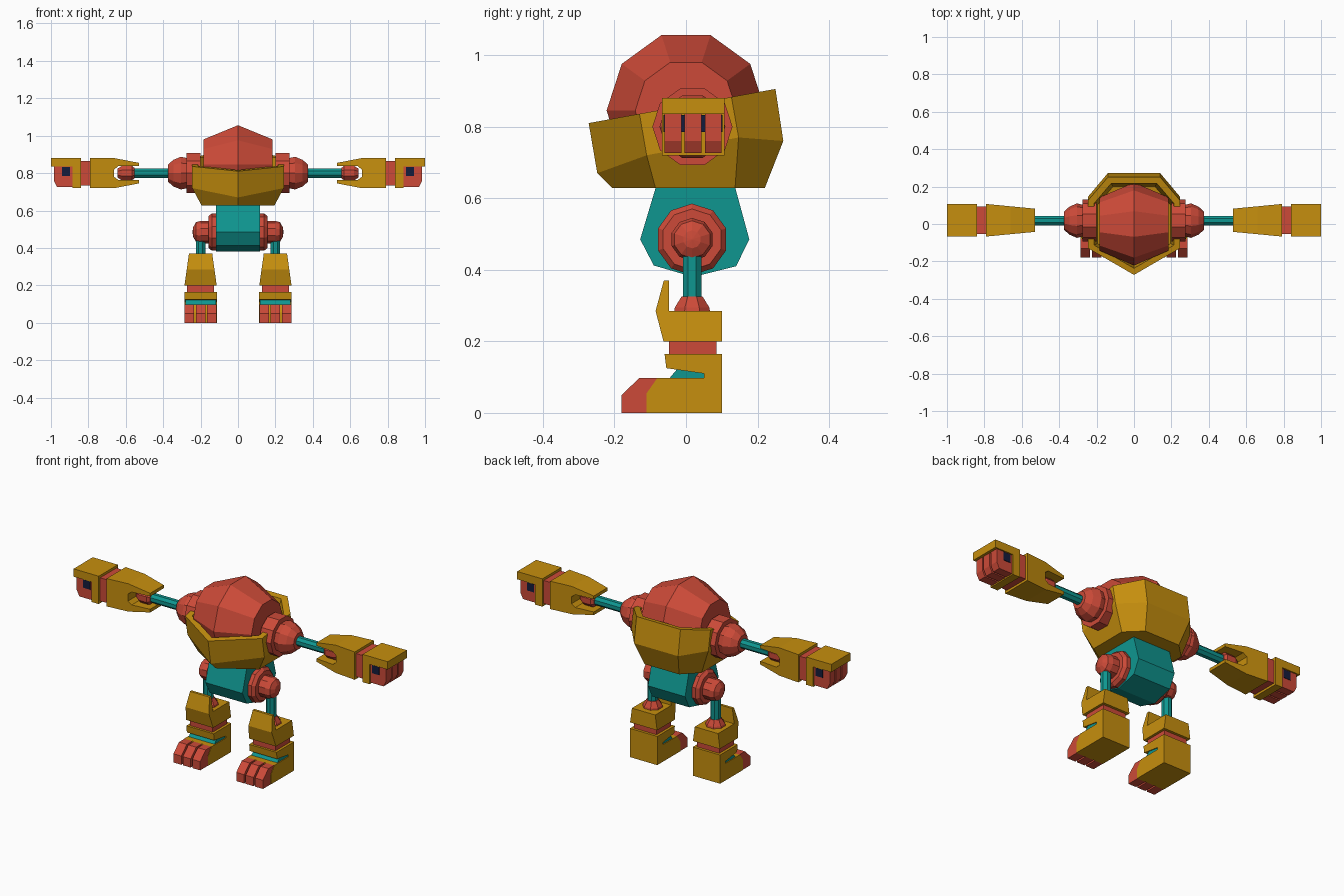
import bpy, bmesh, math

if "Cube" in bpy.data.objects:
    bpy.data.objects.remove(bpy.data.objects["Cube"])


def material(name, r, g, b):
    m = bpy.data.materials.new(name)
    lin = lambda c: ((c / 255 + 0.055) / 1.055) ** 2.4
    m.diffuse_color = (lin(r), lin(g), lin(b), 1)
    m.use_nodes = True
    m.node_tree.nodes["Principled BSDF"].inputs["Base Color"].default_value = m.diffuse_color
    return m


RED = material("brick_red", 204, 74, 56)
OCHRE = material("ochre", 198, 143, 14)
TEAL = material("teal", 15, 150, 144)
NAVY = material("dark_navy", 20, 28, 60)


def loft(name, rings, mat, mirror=False):
    """Skin equal-length rings of points and cap both ends."""
    bm = bmesh.new()
    loops = [[bm.verts.new(p) for p in ring] for ring in rings]
    for a, b in zip(loops, loops[1:]):
        for i in range(len(a)):
            j = (i + 1) % len(a)
            bm.faces.new((a[i], a[j], b[j], b[i]))
    bm.faces.new(loops[0][::-1])
    bm.faces.new(loops[-1])
    bmesh.ops.recalc_face_normals(bm, faces=bm.faces)
    mesh = bpy.data.meshes.new(name)
    bm.to_mesh(mesh)
    bm.free()
    mesh.materials.append(mat)
    ob = bpy.data.objects.new(name, mesh)
    bpy.context.collection.objects.link(ob)
    if mirror:
        ob.modifiers.new("mirror", 'MIRROR').use_mirror_merge = False
    return ob


def lathe_x(name, prof, y, z, n, mat, mirror=True, phase=0.0):
    """Turn (x, radius) steps around an axis along x."""
    rings = []
    for x, r in prof:
        angles = [math.tau * (i + phase) / n for i in range(n)]
        rings.append([(x, y + r * math.sin(a), z + r * math.cos(a)) for a in angles])
    return loft(name, rings, mat, mirror)


def lathe_z(name, prof, x, y, n, mat):
    """Turn (z, radius) steps around an upright axis."""
    rings = []
    for z, r in prof:
        angles = [math.tau * (i + 0.5) / n for i in range(n)]
        rings.append([(x + r * math.cos(a), y + r * math.sin(a), z) for a in angles])
    return loft(name, rings, mat, True)


def side_prism(name, prof, x, half, mat, mirror=True):
    """Extrude a (y, z) outline along x; half is a width or a function of z."""
    h = half if callable(half) else (lambda z: half)
    return loft(name, [[(x + s * h(z), y, z) for y, z in prof] for s in (-1, 1)], mat, mirror)


def front_prism(name, prof, y, half, mat):
    """Extrude an (x, z) outline along y; half is a width or a function of x."""
    h = half if callable(half) else (lambda x: half)
    return loft(name, [[(x, y + s * h(x), z) for x, z in prof] for s in (-1, 1)], mat, True)


def box(x0, x1, z0, z1):
    return [(x0, z0), (x1, z0), (x1, z1), (x0, z1)]


# Head: a faceted drum that swells in the middle
lathe_x("head", [(-0.185, 0.142), (0, 0.222), (0.185, 0.142)], 0, 0.845, 10, RED, False, 0.5)


# Torso: seven-sided bowl with a tilted rim
def seven(front, side_front, side_back, back):
    right = [side_front, side_back, back]
    return [front] + right + [(-x, y, z) for x, y, z in reversed(right)]


def rim_z(y):
    return 0.81 + (y + 0.272) * 0.183


def rim_ring(scale, drop):
    pts = [(0, -0.272), (0.245, -0.13), (0.245, 0.127), (0.14, 0.25)]
    return seven(*[(x * scale, y * scale, rim_z(y * scale) - drop) for x, y in pts])


loft("torso", [
    seven((0, -0.205, 0.628), (0.195, -0.085, 0.628), (0.195, 0.137, 0.628), (0.11, 0.22, 0.628)),
    seven((0, -0.248, 0.67), (0.245, -0.11, 0.72), (0.245, 0.147, 0.77), (0.14, 0.272, 0.76)),
    rim_ring(1, 0), rim_ring(0.87, 0), rim_ring(0.8, 0.1)], OCHRE)

# Pelvis
side_prism("pelvis", [(-0.083, 0.635), (-0.128, 0.485), (-0.09, 0.412), (0.02, 0.38),
                      (0.14, 0.41), (0.177, 0.485), (0.136, 0.635)], 0, 0.118, TEAL, False)

# Arms
AY, AZ = 0.018, 0.8
lathe_x("shoulder", [(0.2, 0.112), (0.275, 0.112), (0.275, 0.085), (0.305, 0.092),
                     (0.345, 0.075), (0.375, 0.048)], AY, AZ, 10, RED, phase=0.5)
lathe_x("upper_arm", [(0.35, 0.027), (0.6, 0.027)], AY, AZ, 8, TEAL, phase=0.5)
lathe_x("elbow", [(0.553, 0.03), (0.568, 0.042), (0.62, 0.042), (0.645, 0.025)],
        AY, AZ, 8, RED, phase=0.5)
front_prism("forearm", [(0.53, 0.855), (0.66, 0.88), (0.79, 0.88), (0.79, 0.72), (0.66, 0.72),
                        (0.53, 0.745), (0.53, 0.763), (0.64, 0.763), (0.662, 0.78),
                        (0.662, 0.82), (0.64, 0.837), (0.53, 0.837)],
            0.02, lambda x: 0.062 + (x - 0.53) * 0.096, OCHRE)
front_prism("wrist", box(0.78, 0.85, 0.733, 0.866), 0.02, 0.074, RED)
front_prism("hand", [(0.84, 0.72), (0.885, 0.72), (0.885, 0.835), (1, 0.835), (1, 0.88),
                     (0.84, 0.88)], 0.02, 0.087, OCHRE)
for k in (-1, 0, 1):
    front_prism("finger", [(0.88, 0.727), (0.968, 0.727), (0.985, 0.76), (0.985, 0.838),
                           (0.88, 0.838)], 0.02 + k * 0.056, 0.0235, RED)
front_prism("grip_bar", box(0.897, 0.942, 0.785, 0.832), 0.02, 0.0825, NAVY)

# Hips and legs
LX, LY = 0.2, 0.017
lathe_x("hip", [(0.1, 0.1), (0.14, 0.1), (0.157, 0.085), (0.157, 0.06), (0.2, 0.06),
                (0.225, 0.052), (0.24, 0.025), (0.243, 0.002)], LY, 0.485, 10, RED)
lathe_z("thigh", [(0.3, 0.028), (0.465, 0.028)], LX, LY, 8, TEAL)
lathe_z("knee", [(0.28, 0.055), (0.295, 0.052), (0.325, 0.032)], LX, LY, 8, RED)
side_prism("shin", [(0.1, 0.2), (0.1, 0.285), (-0.047, 0.285), (-0.047, 0.37), (-0.062, 0.37),
                    (-0.085, 0.285), (-0.063, 0.2)],
           LX, lambda z: 0.086 - (z - 0.2) * 0.14, OCHRE)
side_prism("ankle", [(-0.047, 0.155), (0.085, 0.155), (0.085, 0.205), (-0.047, 0.205)],
           LX, 0.072, RED)
side_prism("foot", [(0.1, 0), (0.1, 0.165), (-0.06, 0.165), (-0.055, 0.125), (0.05, 0.11),
                    (0.05, 0.098), (-0.08, 0.098), (-0.11, 0.055), (-0.11, 0)], LX, 0.087, OCHRE)
side_prism("foot_insert", [(-0.047, 0.096), (-0.025, 0.122), (0.055, 0.112), (0.055, 0.096)],
           LX, 0.082, TEAL)
for k in (-1, 0, 1):
    side_prism("toe", [(-0.18, 0), (-0.18, 0.05), (-0.13, 0.098), (-0.08, 0.098),
                       (-0.11, 0.055), (-0.11, 0)], LX + k * 0.06, 0.025, RED)
